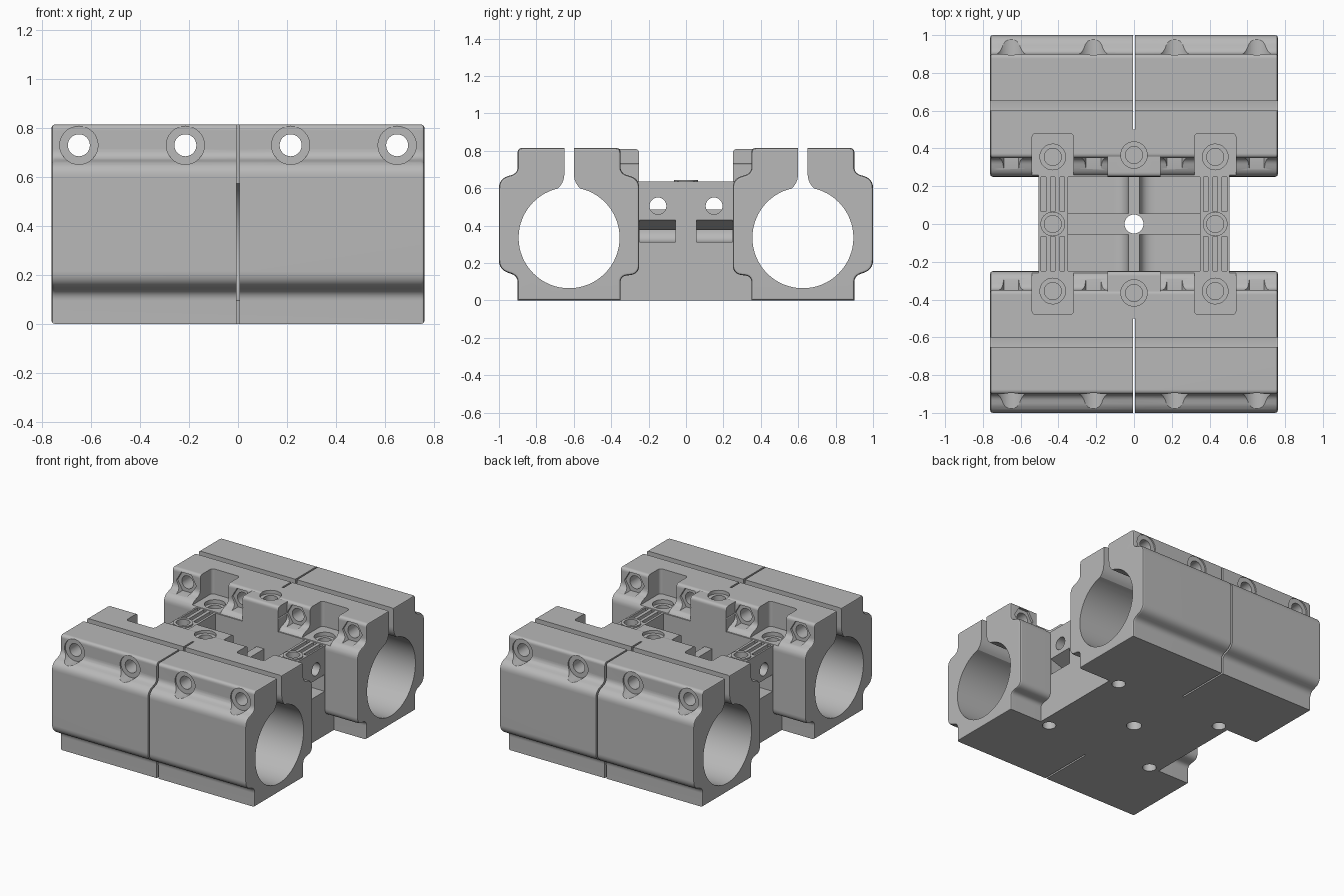
import bpy, bmesh, math
from mathutils import Vector, Matrix

if "Cube" in bpy.data.objects:
    bpy.data.objects.remove(bpy.data.objects["Cube"], do_unlink=True)

grey = bpy.data.materials.new("light_grey")
grey.use_nodes = True
colour = (0.48, 0.48, 0.48, 1)
grey.diffuse_color = colour
grey.node_tree.nodes["Principled BSDF"].inputs["Base Color"].default_value = colour


def make(name, bm):
    bmesh.ops.recalc_face_normals(bm, faces=bm.faces)
    mesh = bpy.data.meshes.new(name)
    bm.to_mesh(mesh)
    bm.free()
    mesh.materials.append(grey)
    ob = bpy.data.objects.new(name, mesh)
    bpy.context.collection.objects.link(ob)
    return ob


def rounded(corners, steps=6):
    """Round each (u, v, radius) corner with a quadratic blend."""
    out = []
    for i, (u, v, r) in enumerate(corners):
        p = Vector((u, v))
        if not r:
            out.append(p)
            continue
        a = (Vector(corners[i - 1][:2]) - p).normalized() * r
        b = (Vector(corners[(i + 1) % len(corners)][:2]) - p).normalized() * r
        for k in range(steps + 1):
            t = k / steps
            out.append(p + a * (1 - t) ** 2 + b * t * t)
    return out


def prism(name, outline, axis, lo, hi, bevel=0):
    """Extrude a 2D outline along x (y,z), y (x,z) or z (x,y)."""
    place = {"x": lambda p, w: (w, p[0], p[1]),
             "y": lambda p, w: (p[0], w, p[1]),
             "z": lambda p, w: (p[0], p[1], w)}[axis]
    bm = bmesh.new()
    rings = [[bm.verts.new(place(p, w)) for p in outline] for w in (lo, hi)]
    caps = [bm.faces.new(r) for r in rings]
    n = len(outline)
    for i in range(n):
        j = (i + 1) % n
        bm.faces.new((rings[0][i], rings[0][j], rings[1][j], rings[1][i]))
    if bevel:
        edges = [e for f in caps for e in f.edges]
        bmesh.ops.recalc_face_normals(bm, faces=bm.faces)
        bmesh.ops.bevel(bm, geom=edges, offset=bevel, segments=2,
                        profile=0.5, affect="EDGES", clamp_overlap=True)
    return make(name, bm)


def rect(u0, u1, v0, v1, r=0):
    return rounded([(u0, v0, r), (u1, v0, r), (u1, v1, r), (u0, v1, r)])


def circle(u, v, r, n=32):
    return [(u + r * math.cos(math.tau * k / n), v + r * math.sin(math.tau * k / n))
            for k in range(n)]


def boolean(target, tool, operation):
    mod = target.modifiers.new("bool", "BOOLEAN")
    mod.operation, mod.solver, mod.object = operation, "EXACT", tool
    bpy.context.view_layer.objects.active = target
    bpy.ops.object.modifier_apply(modifier=mod.name)
    bpy.data.objects.remove(tool, do_unlink=True)


# Bridge joining the two clamps
body = prism("twin_clamp_block", rect(-0.505, 0.505, -0.352, 0.352), "z", 0, 0.635)


def add(*args, **kw):
    boolean(body, prism("part", *args, **kw), "UNION")


def cut(*args):
    boolean(body, prism("cutter", *args), "DIFFERENCE")


# Clamp jaws, with a central boss on each inner ledge
jaw = [(0.9, 0, 0), (0.9, 0.13, 0.035), (1, 0.165, 0.05), (1, 0.65, 0.05),
       (0.9, 0.68, 0.035), (0.9, 0.815, 0.025), (0.35, 0.815, 0.025),
       (0.35, 0.68, 0.035), (0.25, 0.65, 0.05), (0.25, 0.14, 0.05),
       (0.35, 0.13, 0.035), (0.35, 0, 0)]
for s in (-1, 1):
    add([(s * p[0], p[1]) for p in rounded(jaw)], "x", -0.762, 0.762, bevel=0.014)
    add([(s * u, v) for u, v in rounded([(0.25, 0.5, 0), (0.45, 0.5, 0), (0.45, 0.81, 0),
                                         (0.25, 0.81, 0.025)])], "x", -0.14, 0.14)
    add(circle(s * 0.43, 0, 0.065), "z", 0.55, 0.645)

for s in (-1, 1):
    # Bore, flared slot above it and thin split across the jaw
    cut(circle(s * 0.625, 0.335, 0.27, 64), "x", -1, 1)
    half = rounded([(-0.1, 0.57, 0), (-0.025, 0.62, 0.06), (-0.025, 0.9, 0)])
    half = [(p[0], p[1]) for p in half]
    slot = half + [(-u, v) for u, v in reversed(half)]
    cut([(s * 0.625 + u, v) for u, v in slot], "x", -1, 1)
    cut(rect(-0.006, 0.006, min(s * 0.5, s * 1.1), max(s * 0.5, s * 1.1)), "z", -0.1, 1)

    # Clamp screw holes with outer counterbores and inner nut pockets
    for x in (-0.65, -0.215, 0.215, 0.65):
        cut(circle(x, 0.73, 0.045), "y", s * 0.2, s * 1.1)
        cut(circle(x, 0.73, 0.078), "y", s * 0.89, s * 1.1)
        cut(circle(x, 0.73, 0.078, 6), "y", s * 0.2, s * 0.365)

    # Top fixing hole on the boss
    cut(circle(0, s * 0.365, 0.07), "z", 0.79, 0.9)
    cut(circle(0, s * 0.365, 0.045), "z", 0.6, 0.9)

    for m in (-1, 1):
        # Rectangular seat, its fixing hole and the hole underneath
        ys = sorted((m * 0.2, m * 0.48))
        xs = sorted((s * 0.32, s * 0.54))
        cut(rect(*xs, *ys, 0.025), "z", 0.638, 0.9)
        cut(circle(s * 0.43, m * 0.355, 0.068), "z", 0.61, 0.7)
        cut(circle(s * 0.43, m * 0.355, 0.045), "z", 0.53, 0.7)
        cut(circle(s * 0.43, m * 0.355, 0.045), "z", -0.1, 0.1)

        # Central pocket with a filleted foot
        pocket = rounded([(0.03, 0.7, 0), (0.03, 0.31, 0.08), (0.35, 0.31, 0), (0.35, 0.7, 0)])
        cut([(s * u, v) for u, v in pocket], "y", m * 0.055, m * 0.25)

        # Side wall: sloped belt opening, cross hole and belt grooves
        opening = [(0.33, 0.312), (0.6, 0.312), (0.6, 0.47), (0.505, 0.43), (0.33, 0.37)]
        cut([(s * u, v) for u, v in opening], "y", m * 0.055, m * 0.248)
        cut(circle(m * 0.15, 0.505, 0.045), "x", s * 0.32, s * 0.6)
        for x in (0.38, 0.43, 0.48):
            cut(rect(*sorted((s * (x - 0.013), s * (x + 0.013))), 0.595, 0.7),
                "y", m * 0.065, m * 0.25)

    # Hole in the side fixing boss
    cut(circle(s * 0.43, 0, 0.045), "z", 0.53, 0.7)

# Lowered cross ribs and central through hole
cut(rect(-0.35, 0.35, -0.06, 0.06), "z", 0.485, 0.7)
cut(rect(-0.035, 0.035, -0.25, 0.25), "z", 0.485, 0.7)
cut(circle(0, 0, 0.05), "z", -0.1, 0.7)

# Smooth curved faces while keeping machined edges crisp
bpy.ops.object.select_all(action="DESELECT")
body.select_set(True)
bpy.context.view_layer.objects.active = body
bpy.ops.object.shade_smooth_by_angle(angle=math.radians(28))
weighted = body.modifiers.new("even_shading", "WEIGHTED_NORMAL")
weighted.keep_sharp = True
